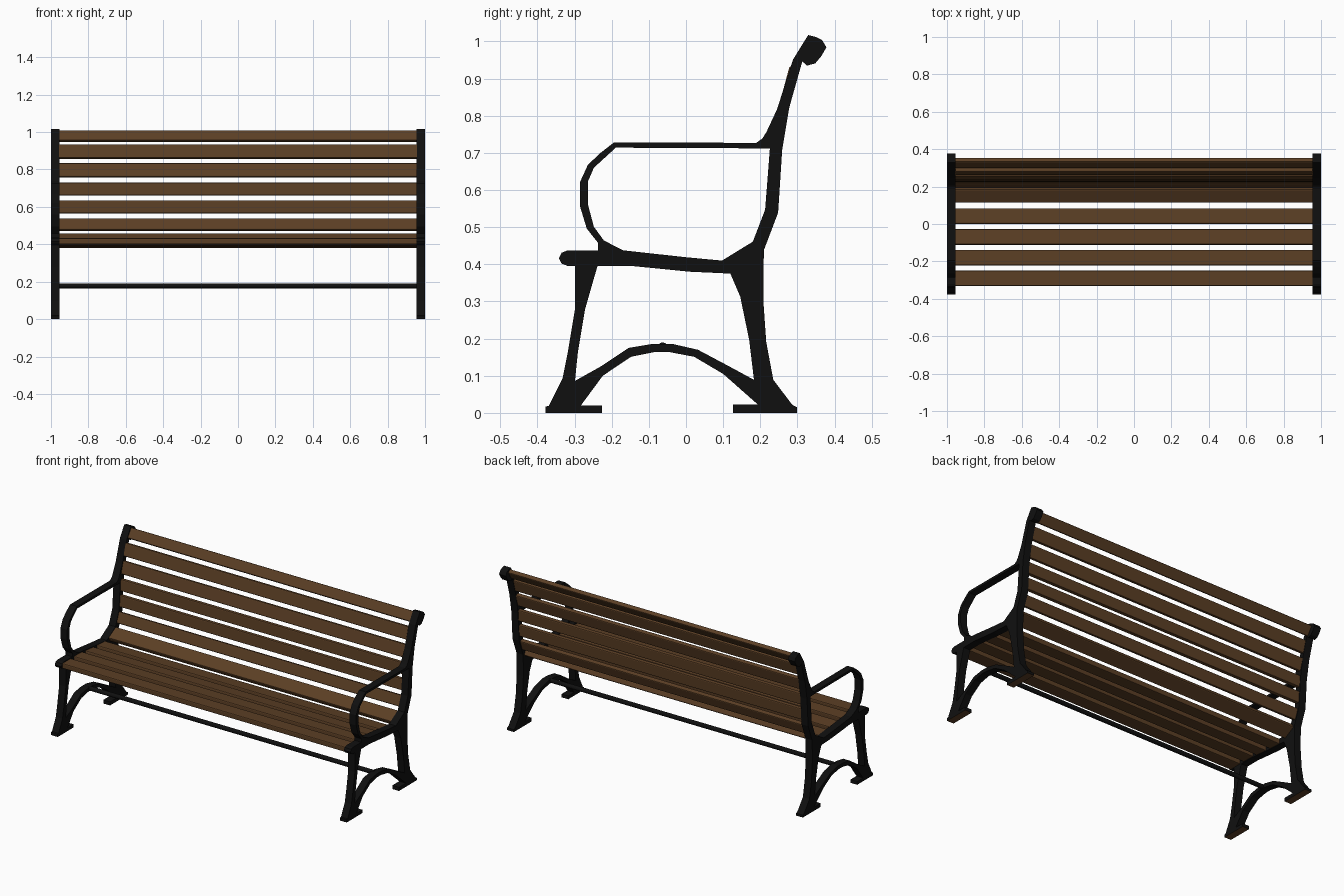
import bpy, bmesh, math
from mathutils import Matrix


def material(name, col):
    m = bpy.data.materials.new(name)
    m.diffuse_color = (*col, 1)
    return m


IRON = material("black iron", (0.005, 0.005, 0.005))
WOOD = material("brown wood", (0.105, 0.049, 0.018))
X_IN, X_OUT = 0.955, 1.0


def finish(name, bm, mats):
    bmesh.ops.recalc_face_normals(bm, faces=bm.faces)
    me = bpy.data.meshes.new(name)
    bm.to_mesh(me)
    bm.free()
    for m in mats:
        me.materials.append(m)
    ob = bpy.data.objects.new(name, me)
    bpy.context.collection.objects.link(ob)
    return ob


def plate(name, outline):
    """Extrude a (y, z) outline across the frame thickness, on both sides."""
    for label, sx in (("left", -1), ("right", 1)):
        bm = bmesh.new()
        face = bm.faces.new([bm.verts.new((sx * X_IN, y, z)) for y, z in outline])
        ext = bmesh.ops.extrude_face_region(bm, geom=[face])
        for v in ext["geom"]:
            if isinstance(v, bmesh.types.BMVert):
                v.co.x = sx * X_OUT
        # soles of the feet are bare brown
        for f in bm.faces:
            f.material_index = int(all(v.co.z < 0.001 for v in f.verts))
        finish(f"{label}_{name}", bm, [IRON, WOOD])


# cast frame, piece by piece
plate("back_post", [
    (.097, .41), (.18, .461), (.213, .547), (.226, .714), (.216, .755), (.245, .817),
    (.288, .951), (.312, .99), (.329, 1.017), (.35, 1.012), (.367, 1.003), (.378, .984),
    (.364, .96), (.348, .941), (.326, .935), (.313, .946), (.278, .822), (.259, .709),
    (.248, .539), (.21, .439), (.208, .37), (.119, .375)])
plate("seat_rail", [
    (.12, .375), (.011, .38), (-.151, .396), (-.32, .396), (-.335, .402), (-.342, .416),
    (-.335, .431), (-.32, .437), (-.164, .437), (0, .419), (.097, .41), (.12, .41)])
plate("armrest", [
    (-.164, .435), (-.221, .464), (-.248, .501), (-.264, .561), (-.264, .623), (-.248, .66),
    (-.189, .714), (.23, .712), (.23, .76), (.216, .755), (.205, .738), (.189, .727),
    (-.194, .728), (-.23, .7), (-.264, .668), (-.286, .62), (-.286, .558), (-.267, .496),
    (-.237, .458), (-.237, .435)])
plate("front_leg", [
    (-.299, .4), (-.299, .278), (-.318, .164), (-.332, .094), (-.369, .019), (-.378, .017),
    (-.378, 0), (-.226, 0), (-.226, .02), (-.283, .02), (-.299, .086), (-.291, .164),
    (-.272, .278), (-.237, .4)])
plate("rear_leg", [
    (.119, .376), (.146, .313), (.17, .197), (.183, .089), (.194, .022), (.127, .022),
    (.127, 0), (.299, 0), (.299, .015), (.286, .022), (.235, .089), (.216, .191),
    (.208, .305), (.208, .376)])
plate("arch", [
    (-.283, .02), (-.224, .1), (-.148, .151), (-.084, .164), (-.046, .164), (.022, .151),
    (.1, .105), (.194, .022), (.22, .022), (.21, .08), (.183, .089), (.113, .127), (.032, .17),
    (-.038, .186), (-.089, .186), (-.154, .175), (-.226, .127), (-.299, .086), (-.31, .02)])

# stretcher bar between the arches
bm = bmesh.new()
bmesh.ops.create_cone(bm, cap_ends=True, segments=12, radius1=.013, radius2=.013,
                      depth=2 * X_IN + .02,
                      matrix=Matrix.Translation((0, -.063, .177)) @ Matrix.Rotation(math.pi / 2, 4, 'Y'))
finish("stretcher_bar", bm, [IRON])


def slat(name, y, z, width, dy, dz, thick):
    """Bevelled board whose width runs along (dy, dz) in the side view."""
    bm = bmesh.new()
    mat = (Matrix.Translation((0, y, z)) @ Matrix.Rotation(math.atan2(dz, dy), 4, 'X')
           @ Matrix.Diagonal((2 * X_IN + .002, width, thick, 1)))
    bmesh.ops.create_cube(bm, size=1, matrix=mat)
    long_edges = [e for e in bm.edges if abs(e.verts[0].co.x - e.verts[1].co.x) > 1]
    bmesh.ops.bevel(bm, geom=long_edges, offset=.006, segments=2, profile=.5, affect='EDGES')
    finish(name, bm, [WOOD])


# seat boards: y, z, width, direction
for i, s in enumerate([(-.29, .416, .083, 1, 0), (-.18, .416, .083, 1, -.04),
                       (-.07, .406, .083, 1, -.1), (.042, .398, .083, 1, -.07),
                       (.157, .425, .083, .08, .045)]):
    slat(f"seat_slat_{i + 1}", *s, .032)

# back boards, bottom to top
for i, s in enumerate([(.215, .505, .066, .035, .093), (.235, .6, .07, .012, .17),
                       (.242, .695, .07, .012, .17), (.257, .795, .076, .033, .115),
                       (.282, .895, .076, .035, .13), (.326, .977, .062, .04, .06)]):
    slat(f"back_slat_{i + 1}", *s, .026)
